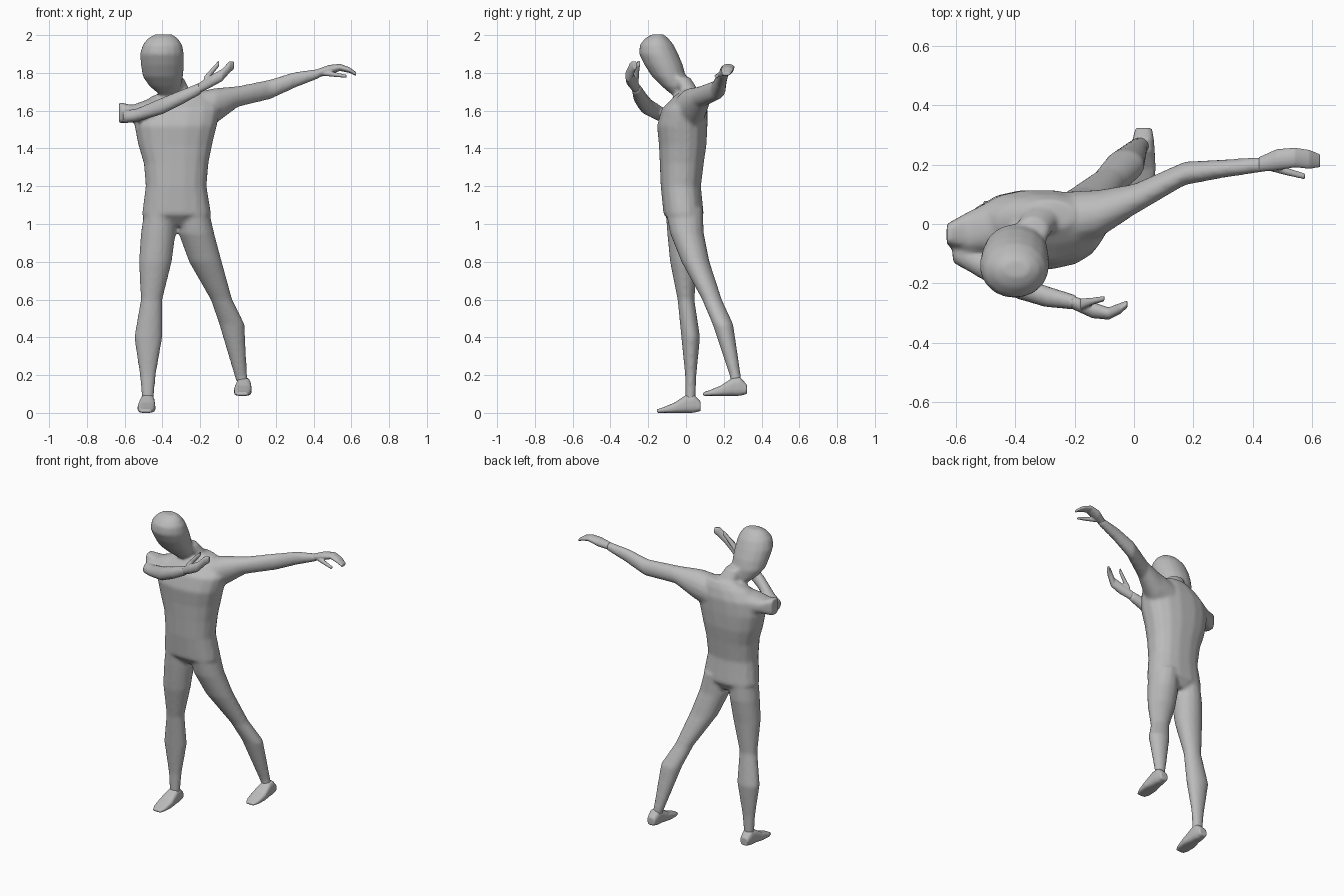
import bpy
import bmesh
from math import cos, sin, tau, copysign

default = bpy.data.objects.get("Cube")
if default:
    bpy.data.objects.remove(default, do_unlink=True)

grey = bpy.data.materials.new("plain_grey")
grey.use_nodes = True
GREY_COLOUR = (0.5, 0.5, 0.5, 1)
grey.diffuse_color = GREY_COLOUR
grey.node_tree.nodes["Principled BSDF"].inputs["Base Color"].default_value = GREY_COLOUR


def ring(x, y, z, boxy=1.0, sides=16):
    """Oval section: one coordinate is a single number (the cutting plane),
    the other two are (low, high) extents. Lower boxy means squarer."""
    extents = [x, y, z]
    across = [i for i, e in enumerate(extents) if isinstance(e, tuple)]
    points = []
    for step in range(sides):
        angle = tau * (step + 0.5) / sides
        point = list(extents)
        for axis, wave in zip(across, (cos(angle), sin(angle))):
            low, high = extents[axis]
            bulge = copysign(abs(wave) ** boxy, wave)
            point[axis] = (low + high) / 2 + bulge * (high - low) / 2
        points.append(point)
    return points


def loft(bm, rings, shift=(0, 0, 0)):
    """Skin a closed tube through a row of rings."""
    loops = [[bm.verts.new([c + s for c, s in zip(p, shift)]) for p in r] for r in rings]
    count = len(loops[0])
    faces = [bm.faces.new(loops[0]), bm.faces.new(loops[-1])]
    for lower, upper in zip(loops, loops[1:]):
        for i in range(count):
            j = (i + 1) % count
            faces.append(bm.faces.new((lower[i], lower[j], upper[j], upper[i])))
    bmesh.ops.recalc_face_normals(bm, faces=faces)


def finish(name, bm, voxel, smoothing):
    """Fuse the overlapping tubes into one continuous smooth skin."""
    mesh = bpy.data.meshes.new(name)
    bm.to_mesh(mesh)
    bm.free()
    mesh.materials.append(grey)
    obj = bpy.data.objects.new(name, mesh)
    bpy.context.collection.objects.link(obj)
    fuse = obj.modifiers.new("fuse", 'REMESH')
    fuse.mode = 'VOXEL'
    fuse.voxel_size = voxel
    fuse.use_smooth_shade = True
    relax = obj.modifiers.new("relax", 'SMOOTH')
    relax.factor = 0.5
    relax.iterations = smoothing
    return obj


# Torso, from crotch to base of the neck
torso = [
    ring(x=(-.40, -.25), y=(-.06, .06), z=.99),
    ring(x=(-.51, -.14), y=(-.12, .095), z=1.05, boxy=.85),
    ring(x=(-.49, -.165), y=(-.135, .08), z=1.2, boxy=.85),
    ring(x=(-.5, -.155), y=(-.14, .095), z=1.32, boxy=.85),
    ring(x=(-.53, -.135), y=(-.145, .11), z=1.42, boxy=.85),
    ring(x=(-.55, -.11), y=(-.155, .115), z=1.52, boxy=.85),
    ring(x=(-.54, -.09), y=(-.13, .115), z=1.61, boxy=.9),
    ring(x=(-.47, -.12), y=(-.07, .10), z=1.67),
    ring(x=(-.38, -.2), y=(-.02, .08), z=1.71),
]

# Neck and bowed head
neck = [
    ring(x=(-.40, -.23), y=(-.03, .10), z=1.64),
    ring(x=(-.38, -.25), y=(-.03, .07), z=1.7),
    ring(x=(-.40, -.29), y=(-.08, .02), z=1.78),
]
head = [
    ring(x=(-.41, -.33), y=(-.07, .0), z=1.68),
    ring(x=(-.47, -.30), y=(-.13, .0), z=1.73),
    ring(x=(-.505, -.29), y=(-.18, .0), z=1.78),
    ring(x=(-.515, -.285), y=(-.22, -.015), z=1.84),
    ring(x=(-.52, -.285), y=(-.25, -.04), z=1.9),
    ring(x=(-.505, -.295), y=(-.245, -.065), z=1.95),
    ring(x=(-.475, -.32), y=(-.215, -.095), z=1.985),
    ring(x=(-.44, -.35), y=(-.18, -.12), z=2.004),
]

# Legs, hip to ankle
right_leg = [
    ring(x=(-.495, -.33), y=(-.11, .08), z=1.08),
    ring(x=(-.515, -.33), y=(-.1, .08), z=.95),
    ring(x=(-.525, -.35), y=(-.085, .06), z=.8),
    ring(x=(-.515, -.4), y=(-.045, .045), z=.6),
    ring(x=(-.55, -.4), y=(-.025, .075), z=.4),
    ring(x=(-.52, -.435), y=(-.005, .055), z=.2),
    ring(x=(-.508, -.447), y=(-.005, .05), z=.06),
]
left_leg = [
    ring(x=(-.32, -.155), y=(-.11, .09), z=1.08),
    ring(x=(-.315, -.125), y=(-.085, .095), z=.95),
    ring(x=(-.26, -.085), y=(-.025, .125), z=.8),
    ring(x=(-.145, -.03), y=(.085, .19), z=.6),
    ring(x=(-.1, .035), y=(.14, .25), z=.47),
    ring(x=(-.02, .048), y=(.23, .29), z=.2),
    ring(x=(.0, .06), y=(.24, .295), z=.14),
]

# Outstretched left arm, shoulder to wrist
left_arm = [
    ring(x=-.22, y=(-.08, .11), z=(1.5, 1.7)),
    ring(x=-.12, y=(-.05, .115), z=(1.53, 1.72)),
    ring(x=0, y=(.03, .135), z=(1.62, 1.73)),
    ring(x=.17, y=(.13, .21), z=(1.66, 1.765)),
    ring(x=.3, y=(.155, .217), z=(1.72, 1.805)),
    ring(x=.44, y=(.175, .227), z=(1.775, 1.823)),
]

# Folded right arm: upper arm with a flared, square elbow, then forearm
right_upper_arm = [
    ring(x=-.36, y=(-.06, .11), z=(1.56, 1.68)),
    ring(x=-.48, y=(-.1, .08), z=(1.52, 1.66)),
    ring(x=-.56, y=(-.09, .04), z=(1.54, 1.63), boxy=.7),
    ring(x=-.63, y=(-.07, .0), z=(1.53, 1.645), boxy=.5),
]
right_forearm = [
    ring(x=-.61, y=(-.13, -.05), z=(1.53, 1.6)),
    ring(x=-.54, y=(-.17, -.08), z=(1.54, 1.61)),
    ring(x=-.4, y=(-.25, -.17), z=(1.58, 1.67)),
    ring(x=-.3, y=(-.28, -.205), z=(1.63, 1.71)),
    ring(x=-.19, y=(-.29, -.24), z=(1.69, 1.755)),
]

body = bmesh.new()
for part in (torso, neck, head, right_leg, left_leg,
             left_arm, right_upper_arm, right_forearm):
    loft(body, part)
finish("body", body, voxel=.011, smoothing=5)

# Feet share one shape, the left one stepping back and raised
foot = [
    ring(x=(-.505, -.45), y=.078, z=(.01, .06), boxy=.7),
    ring(x=(-.515, -.443), y=.04, z=(.0, .1), boxy=.7),
    ring(x=(-.52, -.44), y=.0, z=(.0, .095), boxy=.7),
    ring(x=(-.532, -.437), y=-.06, z=(.0, .055), boxy=.6),
    ring(x=(-.53, -.445), y=-.12, z=(.0, .03), boxy=.6),
    ring(x=(-.515, -.46), y=-.155, z=(.0, .018), boxy=.6),
]
for name, shift in (("right_foot", (0, 0, 0)), ("left_foot", (.51, .245, .09))):
    shape = bmesh.new()
    loft(shape, foot, shift)
    finish(name, shape, voxel=.006, smoothing=2)

# Hands: curved mitten of fingers plus a separate thumb
left_hand = [
    ring(x=.42, y=(.175, .225), z=(1.775, 1.82)),
    ring(x=.48, y=(.18, .252), z=(1.79, 1.842)),
    ring(x=.54, y=(.19, .257), z=(1.81, 1.848)),
    ring(x=.59, y=(.185, .25), z=(1.8, 1.83)),
    ring(x=.626, y=(.19, .235), z=(1.783, 1.803)),
]
left_thumb = [
    ring(x=.45, y=(.18, .21), z=(1.785, 1.815)),
    ring(x=.52, y=(.162, .187), z=(1.778, 1.802)),
    ring(x=.575, y=(.15, .17), z=(1.774, 1.79)),
]
right_hand = [
    ring(x=-.21, y=(-.285, -.24), z=(1.69, 1.745)),
    ring(x=-.14, y=(-.317, -.262), z=(1.725, 1.79)),
    ring(x=-.085, y=(-.322, -.28), z=(1.755, 1.82)),
    ring(x=-.045, y=(-.302, -.265), z=(1.8, 1.862)),
    ring(x=-.022, y=(-.28, -.257), z=(1.82, 1.862)),
]
right_thumb = [
    ring(x=-.18, y=(-.29, -.25), z=(1.735, 1.78)),
    ring(x=-.14, y=(-.272, -.248), z=(1.785, 1.825)),
    ring(x=-.1, y=(-.26, -.242), z=(1.835, 1.868)),
]
for name, palm, thumb in (("left_hand", left_hand, left_thumb),
                          ("right_hand", right_hand, right_thumb)):
    shape = bmesh.new()
    loft(shape, palm)
    loft(shape, thumb)
    finish(name, shape, voxel=.004, smoothing=2)
